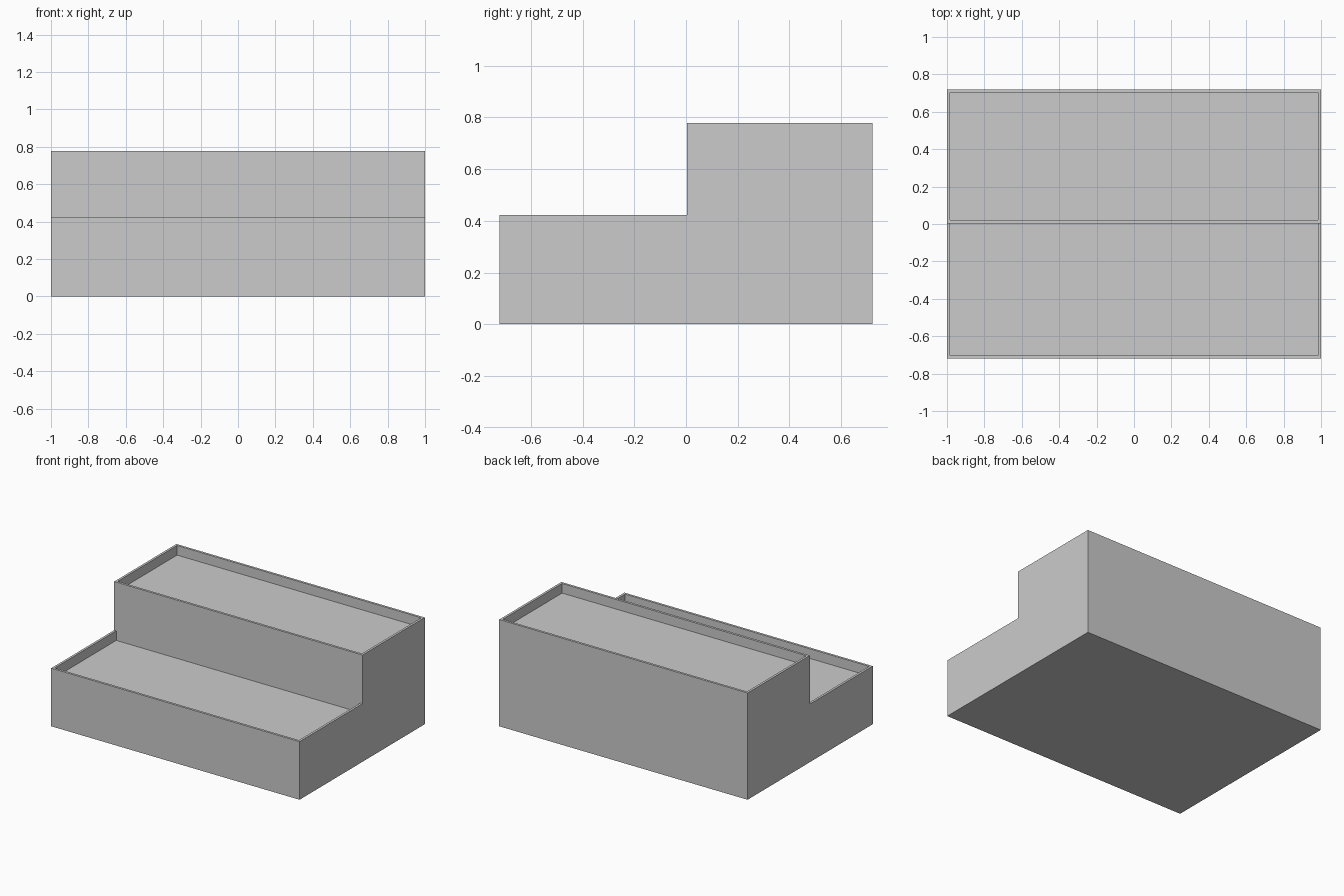
import bpy, bmesh

if "Cube" in bpy.data.objects:
    bpy.data.objects.remove(bpy.data.objects["Cube"])

W, D = 1.0, 0.72            # half width, half depth
STEP = 0.004                # y of the riser between the tiers
LOW, HIGH = 0.423, 0.777    # rim heights
WALL, DEPTH = 0.017, 0.07   # rim thickness, tray depth


def extrude_profile(name, profile, half_width):
    """Closed prism from a (y, z) profile, extruded along x."""
    bm = bmesh.new()
    face = bm.faces.new([bm.verts.new((-half_width, y, z)) for y, z in profile])
    out = bmesh.ops.extrude_face_region(bm, geom=[face])
    verts = [g for g in out["geom"] if isinstance(g, bmesh.types.BMVert)]
    bmesh.ops.translate(bm, verts=verts, vec=(2 * half_width, 0, 0))
    bmesh.ops.recalc_face_normals(bm, faces=bm.faces)
    mesh = bpy.data.meshes.new(name)
    bm.to_mesh(mesh)
    bm.free()
    obj = bpy.data.objects.new(name, mesh)
    bpy.context.collection.objects.link(obj)
    return obj


# Stepped planter body
planter = extrude_profile("stepped_planter", [
    (-D, 0), (D, 0), (D, HIGH), (STEP, HIGH), (STEP, LOW), (-D, LOW)], W - 0.0)

# Recessed trays: the lower one runs up to the riser, the upper has a full rim
trays = [("lower_tray_cutter", -D + WALL, STEP, LOW),
         ("upper_tray_cutter", STEP + WALL, D - WALL, HIGH)]
for name, y0, y1, top in trays:
    floor, above = top - DEPTH, top + 0.1
    cutter = extrude_profile(
        name, [(y0, floor), (y1, floor), (y1, above), (y0, above)], W - WALL)
    cutter.hide_render = True
    cutter.hide_set(True)
    cut = planter.modifiers.new(name, 'BOOLEAN')
    cut.operation = 'DIFFERENCE'
    cut.solver = 'EXACT'
    cut.object = cutter
